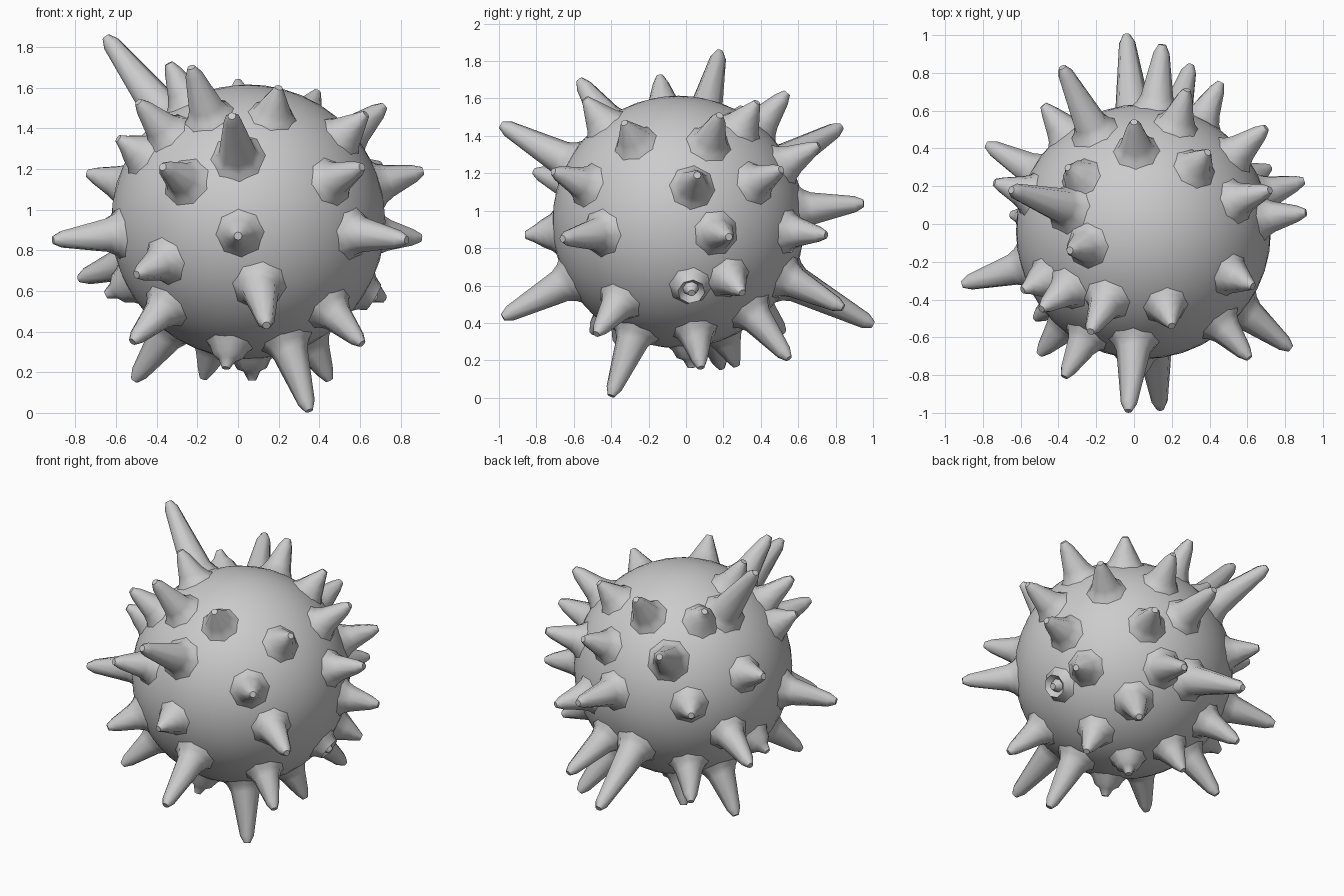
import bpy, bmesh
from mathutils import Vector

if "Cube" in bpy.data.objects:
    bpy.data.objects.remove(bpy.data.objects["Cube"])

CENTRE = Vector((0.05, -0.04, 0.94))
RADIUS = 0.675
SIDES = 8


def finish(bm, name, angle):
    bmesh.ops.recalc_face_normals(bm, faces=bm.faces)
    me = bpy.data.meshes.new(name)
    bm.to_mesh(me)
    bm.free()
    ob = bpy.data.objects.new(name, me)
    bpy.context.collection.objects.link(ob)
    bpy.ops.object.select_all(action='DESELECT')
    ob.select_set(True)
    bpy.context.view_layer.objects.active = ob
    bpy.ops.object.shade_smooth_by_angle(angle=angle)


def add_spike(bm, tip):
    # flared root, tapering shaft and small blunt point, all along the radius
    offset = Vector(tip) - CENTRE
    length = offset.length
    turn = Vector((0, 0, 1)).rotation_difference(offset)
    shaft = length - RADIUS
    root = 0.078 + 0.05 * shaft
    profile = [(RADIUS - 0.05, root + 0.07), (RADIUS + 0.01, root + 0.012),
               (RADIUS + 0.05, root - 0.008),
               (length - 0.045, 0.043), (length, 0.02)]
    mat_rings = []
    for height, rad in profile:
        ring = bmesh.ops.create_circle(bm, segments=SIDES, radius=rad)["verts"]
        for v in ring:
            v.co = CENTRE + turn @ (v.co + Vector((0, 0, height)))
        mat_rings.append(ring)
    for a, b in zip(mat_rings, mat_rings[1:]):
        for i in range(SIDES):
            j = (i + 1) % SIDES
            bm.faces.new((a[i], a[j], b[j], b[i]))
    bm.faces.new(mat_rings[-1])


# round body
bm = bmesh.new()
bmesh.ops.create_icosphere(bm, subdivisions=4, radius=RADIUS)
bmesh.ops.translate(bm, vec=CENTRE, verts=bm.verts)
finish(bm, "body", 0.6)

# spike tips, grouped by side
groups = {
    "front_spikes": [
        (-0.03, -0.99, 1.46), (-0.37, -0.81, 1.21), (0.61, -0.71, 1.21),
        (0.0, -0.86, 0.87), (0.14, -0.98, 0.43), (0.83, -0.66, 0.85),
        (-0.50, -0.69, 0.68), (-0.52, -0.50, 0.35)],
    "top_spikes": [
        (-0.65, 0.18, 1.85), (-0.34, -0.14, 1.72), (-0.23, -0.57, 1.70),
        (0.20, -0.54, 1.60), (0.0, 0.54, 1.63), (0.39, 0.38, 1.58),
        (-0.49, -0.45, 1.53), (-0.35, 0.30, 1.55)],
    "left_spikes": [
        (-0.59, -0.35, 1.35), (-0.74, 0.22, 1.18), (-0.91, -0.32, 0.85),
        (-0.78, 0.42, 0.66), (-0.65, 0.05, 0.58)],
    "right_spikes": [
        (0.91, 0.06, 1.19), (0.90, 0.23, 0.86), (0.72, 0.18, 1.51),
        (0.63, -0.33, 1.47), (0.70, 0.51, 1.22), (0.72, 0.30, 0.56),
        (0.68, 0.03, 0.56)],
    "back_spikes": [
        (-0.38, 0.83, 1.45), (-0.04, 1.0, 0.39), (0.15, 0.95, 1.04),
        (0.28, 0.71, 1.35), (0.30, 0.84, 0.48), (0.46, 0.75, 0.87),
        (-0.48, 0.63, 1.0)],
    "bottom_spikes": [
        (0.35, -0.40, 0.01), (0.61, -0.48, 0.34), (-0.06, -0.35, 0.22),
        (0.07, 0.03, 0.16), (0.45, 0.08, 0.16), (0.42, 0.55, 0.21),
        (-0.17, 0.27, 0.17), (-0.51, 0.19, 0.16), (-0.40, 0.52, 0.35)],
}
for name, tips in groups.items():
    bm = bmesh.new()
    for tip in tips:
        add_spike(bm, tip)
    finish(bm, name, 0.9)
